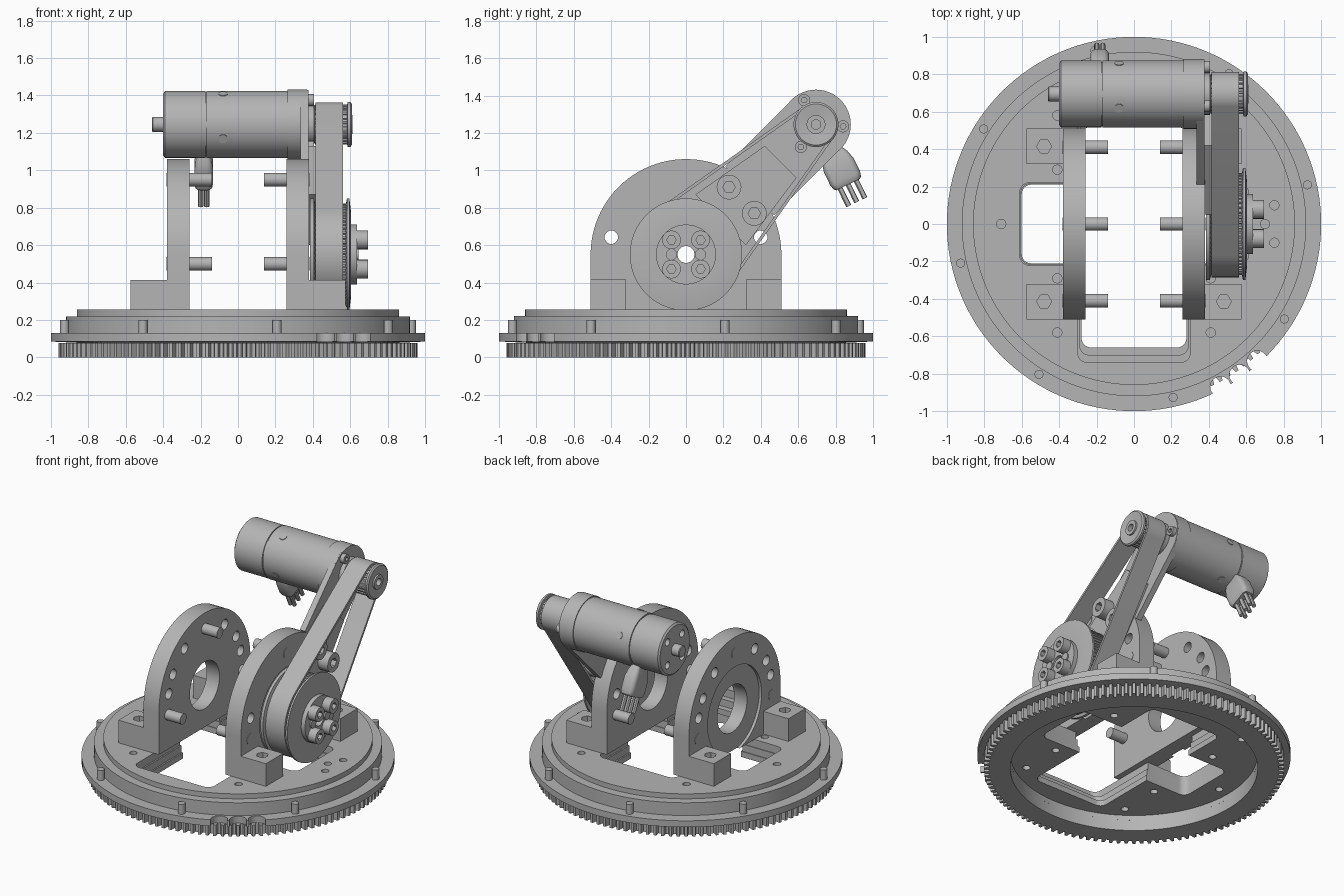
import bpy, bmesh
from math import sin, cos, pi, radians, acos, atan2, hypot
from mathutils import Vector
from mathutils.geometry import convex_hull_2d

cube = bpy.data.objects.get("Cube")
if cube:
    bpy.data.objects.remove(cube, do_unlink=True)

metal = bpy.data.materials.new("plain grey metal")
metal.use_nodes = True
GREY = (0.46, 0.46, 0.46, 1)
metal.diffuse_color = GREY
metal.node_tree.nodes["Principled BSDF"].inputs["Base Color"].default_value = GREY


def finish(name, bm):
    bmesh.ops.remove_doubles(bm, verts=bm.verts, dist=1e-6)
    bmesh.ops.recalc_face_normals(bm, faces=bm.faces)
    mesh = bpy.data.meshes.new(name)
    bm.to_mesh(mesh)
    bm.free()
    mesh.materials.append(metal)
    ob = bpy.data.objects.new(name, mesh)
    bpy.context.collection.objects.link(ob)
    return ob


def place(axis, u, v, h):
    return (h, u, v) if axis == "x" else (u, v, h)


def circle(r, n=48, u=0, v=0):
    return [(u + r * cos(2 * pi * i / n), v + r * sin(2 * pi * i / n)) for i in range(n)]


def prism(name, pts, axis, a, b):
    bm = bmesh.new()
    lo, hi = [[bm.verts.new(place(axis, u, v, h)) for u, v in pts] for h in (a, b)]
    bm.faces.new(lo)
    bm.faces.new(hi)
    for i in range(len(pts)):
        bm.faces.new((lo[i - 1], lo[i], hi[i], hi[i - 1]))
    return finish(name, bm)


def grid_loops(name, loops, closed):
    """Skin a series of equal point loops."""
    bm = bmesh.new()
    rings = [[bm.verts.new(p) for p in loop] for loop in loops]
    n = len(rings[0])
    for k in range(len(rings) if closed else len(rings) - 1):
        a, b = rings[k], rings[(k + 1) % len(rings)]
        for i in range(n):
            bm.faces.new((a[i - 1], a[i], b[i], b[i - 1]))
    return finish(name, bm)


def ring_prism(name, outer, inner, axis, a, b):
    order = ((outer, a), (outer, b), (inner, b), (inner, a))
    return grid_loops(name, [[place(axis, u, v, h) for u, v in loop] for loop, h in order], True)


def lathe(name, profile, axis, u=0, v=0, n=96, closed=False):
    loops = [[place(axis, x, y, h) for x, y in circle(r, n, u, v)] for r, h in profile]
    return grid_loops(name, loops, closed)


def rod(name, p, q, r, n=24):
    p, d = Vector(p), Vector(q) - Vector(p)
    bm = bmesh.new()
    bmesh.ops.create_cone(bm, cap_ends=True, segments=n, radius1=r, radius2=r, depth=d.length)
    bmesh.ops.transform(bm, matrix=d.to_track_quat("Z", "Y").to_matrix().to_4x4(), verts=bm.verts)
    bmesh.ops.translate(bm, vec=p + d / 2, verts=bm.verts)
    return finish(name, bm)


def cut(ob, cutter):
    cutter.hide_render = True
    mod = ob.modifiers.new("cut", "BOOLEAN")
    mod.operation, mod.object, mod.solver = "DIFFERENCE", cutter, "EXACT"
    bpy.context.view_layer.objects.active = ob
    bpy.ops.object.modifier_apply(modifier=mod.name)
    bpy.data.objects.remove(cutter, do_unlink=True)


def rounded(x0, x1, y0, y1, r=0.05):
    corners = ((x1 - r, y1 - r, 0), (x0 + r, y1 - r, 1), (x0 + r, y0 + r, 2), (x1 - r, y0 + r, 3))
    return [(x + r * cos((q + i / 6) * pi / 2), y + r * sin((q + i / 6) * pi / 2))
            for x, y, q in corners for i in range(7)]


def teeth(count, root, tip, u=0, v=0):
    pts = []
    for i in range(count):
        for f, r in ((0, root), (0.35, root), (0.5, tip), (0.85, tip)):
            t = 2 * pi * (i + f) / count
            pts.append((u + r * cos(t), v + r * sin(t)))
    return pts


def socket_bolt(name, axis, u, v, a, b, r):
    """Cap screw with a hex socket in its outer end."""
    hexagon = [(u + r * 0.5 * cos(pi / 6) / cos(t % (pi / 3) - pi / 6) * cos(t),
                v + r * 0.5 * cos(pi / 6) / cos(t % (pi / 3) - pi / 6) * sin(t))
               for t in (2 * pi * i / 24 for i in range(24))]
    mid = a + (b - a) * 0.4
    prism(name + "_base", circle(r, 24, u, v), axis, a, mid)
    ring_prism(name + "_head", circle(r, 24, u, v), hexagon, axis, mid, b)


# Turntable base with stepped rim, recessed underside and stepped cross-shaped opening
base = lathe("turntable_base", [(0, .11), (.79, .11), (.79, .075), (1, .085), (1, .13), (.92, .13),
                                (.92, .22), (.86, .22), (.86, .255), (0, .255)], "z", n=128)
for lo, s in ((.2, 0), (.15, .02), (-.1, .04)):
    cut(base, prism("cutter", rounded(-.3 + s / 2, .3 - s / 2, -.74 + 2 * s, .56 - s), "z", lo, .4))
    cut(base, prism("cutter", rounded(-.61 + s / 4, .61 - s / 4, -.22 + s / 4, .22 - s / 4), "z", lo, .4))
holes = [(-.71, 0), (.7, 0), (.75, .1), (.75, -.1)]
holes += [(sx * .41, y) for sx in (-1, 1) for y in (-.58, -.29, .29, .58)]
for x, y in holes:
    cut(base, rod("cutter", (x, y, .19), (x, y, .4), .025, 16))
    cut(base, rod("cutter", (x, y, .05), (x, y, .14), .025, 16))
for deg in (-62, -55, -48):
    x, y = .985 * cos(radians(deg)), .985 * sin(radians(deg))
    cut(base, rod("cutter", (x, y, 0), (x, y, .15), .055))

# Ring gear under the base and pins around the rim
ring_prism("ring_gear", teeth(120, .925, .96), circle(.79, 480), "z", 0, .078)
for k in range(8):
    t = radians(12.7 + 45 * k)
    x, y = .95 * cos(t), .95 * sin(t)
    rod("rim_pin", (x, y, .085), (x, y, .2), .024, 16)

# Pair of arched side plates with bore, bolt circle, pins and feet
CZ = .55
arch = [(-.51, .255), (.51, .255)] + [(.51 * cos(pi * i / 48), CZ + .51 * sin(pi * i / 48)) for i in range(49)]
for side, s, angles in (("right", -1, (13, 31, 57, 123, 149, 167)), ("left", 1, (13, 167))):
    plate = prism(side + "_arched_plate", arch, "x", s * .26, s * .38)
    cut(plate, lathe("cutter", [(0, s * .2), (.165, s * .2), (.165, s * .36), (.3, s * .36), (.3, s * .45),
                                (0, s * .45)], "x", 0, CZ))
    for deg in angles:
        y, z = .41 * cos(radians(deg)), CZ + .41 * sin(radians(deg))
        cut(plate, rod("cutter", (s * .2, y, z), (s * .5, y, z), .036))
    for y, z in ((0, .95), (.41, .5), (-.41, .5)):
        rod("plate_pin", (s * .14, y, z), (s * .383, y, z), .036)
    for f in (-1, 1):
        foot = prism("plate_foot", [(s * .38, f * .32), (s * .575, f * .32), (s * .575, f * .51),
                                    (s * .38, f * .51)], "z", .255, .415)
        cut(foot, prism("cutter", circle(.04, 6, s * .48, f * .415), "z", .36, .5))

# Large drive pulley, hub and screws
lathe("large_pulley", [(.045, .385), (.3, .385), (.3, .405), (.26, .415), (.26, .575), (.3, .582), (.3, .595),
                       (.22, .605), (.16, .605), (.16, .635), (.045, .635)], "x", 0, CZ, closed=True)
ring_prism("large_pulley_teeth", teeth(60, .258, .272, 0, CZ), circle(.2, 240, 0, CZ), "x", .41, .58)
for y in (-.078, .078):
    rod("hub_dowel", (.6, y, CZ), (.645, y, CZ), .03)
    for z in (-.078, .078):
        socket_bolt("hub_screw", "x", y, CZ + z, .62, .695, .05)

# Small motor pulley
MY, MZ = .695, 1.245
lathe("small_pulley", [(0, .37), (.11, .37), (.11, .405), (.1, .41), (.1, .582), (.12, .586), (.12, .6), (.11, .608),
                       (.05, .6), (.05, .612), (.025, .612), (.025, .58), (0, .58)], "x", MY, MZ, 48)
ring_prism("small_pulley_teeth", teeth(24, .096, .107, MY, MZ), circle(.08, 96, MY, MZ), "x", .412, .584)

# Belt wrapped around both pulleys
dist, lean = hypot(MY, MZ - CZ), atan2(MZ - CZ, MY)
wrap = acos((.285 - .118) / dist)


def belt_loop(inset):
    pts = []
    for y, z, r, a, b in ((MY, MZ, .118, lean - wrap, lean + wrap),
                          (0, CZ, .285, lean + wrap, lean + 2 * pi - wrap)):
        for i in range(41):
            t = a + (b - a) * i / 40
            pts.append((y + (r - inset) * cos(t), z + (r - inset) * sin(t)))
    return pts


ring_prism("drive_belt", belt_loop(0), belt_loop(.016), "x", .415, .562)

# Motor arm, and the strap that screws it to the side plate
outline = [Vector(p) for p in circle(.185, 64, MY, MZ) + [(.21, 1.02), (.47, .76)]]
prism("motor_arm", [outline[i] for i in convex_hull_2d(outline)], "x", .335, .376)
prism("arm_strap", [(.05, .87), (.32, .6), (.59, .96), (.42, 1.13)], "x", .376, .414)
for y, z in ((.23, .91), (.365, .77)):
    socket_bolt("arm_screw", "x", y, z, .41, .49, .066)
for deg in (0, 120, 240):
    t = radians(deg - 4)
    socket_bolt("motor_screw", "x", MY + .145 * cos(t), MZ + .145 * sin(t), .37, .405, .032)

# Motor body with end boss, seam, front collar and vent holes
motor = lathe("motor_body", [(0, -.46), (.035, -.46), (.04, -.455), (.04, -.4), (.165, -.4), (.178, -.39),
                             (.178, -.175), (.172, -.175), (.172, -.167), (.18, -.167), (.18, .265),
                             (.186, .265), (.186, .37), (0, .37)], "x", MY, MZ, 64)
for k in range(4):
    t = radians(45 + 90 * k)
    y, z = MY + .115 * cos(t), MZ + .115 * sin(t)
    cut(motor, rod("cutter", (-.5, y, z), (-.37, y, z), .025, 16))
for deg in (25, 115, 205, 295):
    d = Vector((0, cos(radians(deg)), sin(radians(deg))))
    c = Vector((-.08, MY, MZ))
    rod("motor_case_screw", c + d * .16, c + d * .183, .025, 16)

# Rounded cable connector pointing down and back from the motor
out = Vector((0, .44, -.9)).normalized()
across = Vector((0, .9, .44)).normalized()
origin = Vector((-.183, .72, 1.225))
section = rounded(-.05, .05, -.088, .088, .03)
grid_loops("connector_body", [[origin + Vector((x * k, 0, 0)) + across * (w * k) + out * t for x, w in section]
                              for k, t in ((0, .13), (.6, .13), (.85, .17), (1, .22), (1, .3), (.92, .325),
                                           (.8, .335), (0, .335))], False)
for dx in (-.016, .016):
    for w in (-.048, 0, .048):
        p = origin + Vector((dx, 0, 0)) + across * w
        rod("connector_prong", p + out * .3, p + out * .44, .014, 12)

# Shade round surfaces smoothly while keeping edges crisp
bpy.ops.object.select_all(action="DESELECT")
for ob in bpy.context.collection.objects:
    if ob.type == "MESH" and metal.name in ob.data.materials:
        ob.select_set(True)
        bpy.context.view_layer.objects.active = ob
bpy.ops.object.shade_smooth_by_angle(angle=radians(30))
